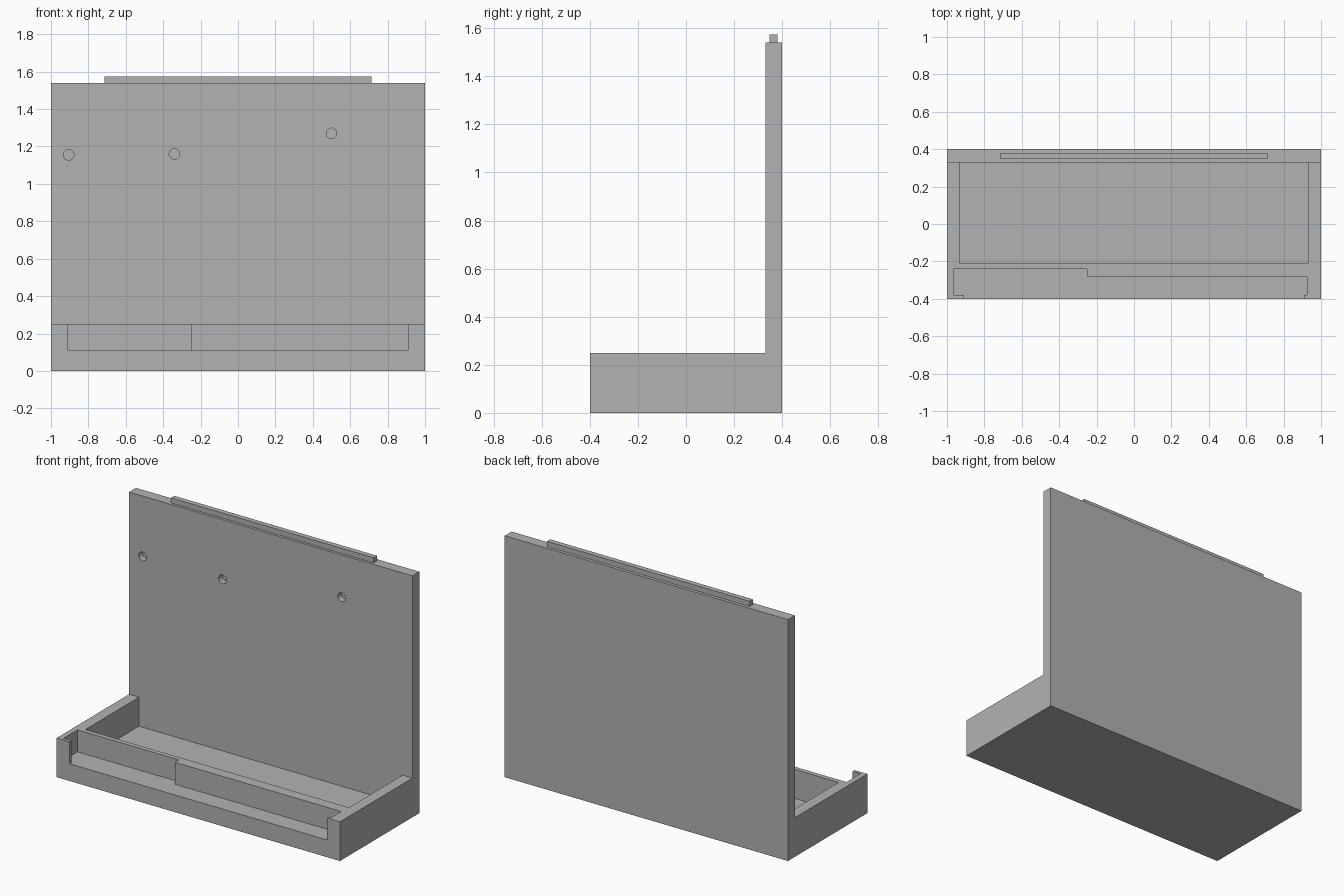
import bpy
import bmesh
import math
from mathutils import Matrix, Vector

cube = bpy.data.objects.get("Cube")
if cube:
    bpy.data.objects.remove(cube, do_unlink=True)

grey = bpy.data.materials.new("plain grey")
grey.use_nodes = True
colour = (0.448, 0.448, 0.448, 1)
grey.diffuse_color = colour
grey.node_tree.nodes["Principled BSDF"].inputs["Base Color"].default_value = colour


def finish(name, bm):
    bmesh.ops.recalc_face_normals(bm, faces=bm.faces)
    mesh = bpy.data.meshes.new(name)
    bm.to_mesh(mesh)
    bm.free()
    mesh.materials.append(grey)
    ob = bpy.data.objects.new(name, mesh)
    bpy.context.scene.collection.objects.link(ob)
    return ob


def prism(name, outline, direction):
    """Extrude a closed outline of 3D points along a direction."""
    bm = bmesh.new()
    face = bm.faces.new([bm.verts.new(p) for p in outline])
    new = bmesh.ops.extrude_face_region(bm, geom=[face], use_keep_orig=True)["geom"]
    verts = [v for v in new if isinstance(v, bmesh.types.BMVert)]
    bmesh.ops.translate(bm, verts=verts, vec=Vector(direction))
    return finish(name, bm)


def block(name, x0, x1, y0, y1, z0, z1):
    outline = [(x0, y0, z0), (x1, y0, z0), (x1, y1, z0), (x0, y1, z0)]
    return prism(name, outline, (0, 0, z1 - z0))


def cut(ob, cutter):
    cutter.hide_render = True
    mod = ob.modifiers.new("cut", "BOOLEAN")
    mod.operation = "DIFFERENCE"
    mod.solver = "EXACT"
    mod.object = cutter
    bpy.context.view_layer.objects.active = ob
    bpy.ops.object.modifier_apply(modifier=mod.name)
    bpy.data.objects.remove(cutter, do_unlink=True)


BASE_TOP, WALL_TOP, WALL_FRONT = 0.25, 1.54, 0.33

# L-shaped body: base and upright back panel
side = [(-0.4, 0), (0.4, 0), (0.4, WALL_TOP), (WALL_FRONT, WALL_TOP),
        (WALL_FRONT, BASE_TOP), (-0.4, BASE_TOP)]
body = prism("shelf_body", [(-1, y, z) for y, z in side], (2, 0, 0))

# Deep rear tray
cut(body, block("tray_cutter", -0.93, 0.93, -0.21, WALL_FRONT, 0.065, 0.4))

# Stepped front pocket, open at the front between two small lips
pocket = [(-0.91, -0.5), (0.91, -0.5), (0.91, -0.38), (0.925, -0.38),
          (0.925, -0.28), (-0.25, -0.28), (-0.25, -0.24), (-0.965, -0.24),
          (-0.965, -0.38), (-0.91, -0.38)]
cut(body, prism("pocket_cutter", [(x, y, 0.11) for x, y in pocket], (0, 0, 0.3)))

# Blind round holes in the back panel
for x, z in [(-0.905, 1.155), (-0.34, 1.16), (0.5, 1.27)]:
    bm = bmesh.new()
    place = Matrix.Translation((x, WALL_FRONT, z)) @ Matrix.Rotation(math.pi / 2, 4, "X")
    bmesh.ops.create_cone(bm, cap_ends=True, segments=32, radius1=0.028,
                          radius2=0.028, depth=0.08, matrix=place)
    cut(body, finish("hole_cutter", bm))

# Narrow rail along the top of the panel
block("top_rail", -0.715, 0.715, 0.347, 0.38, WALL_TOP, 1.573)
